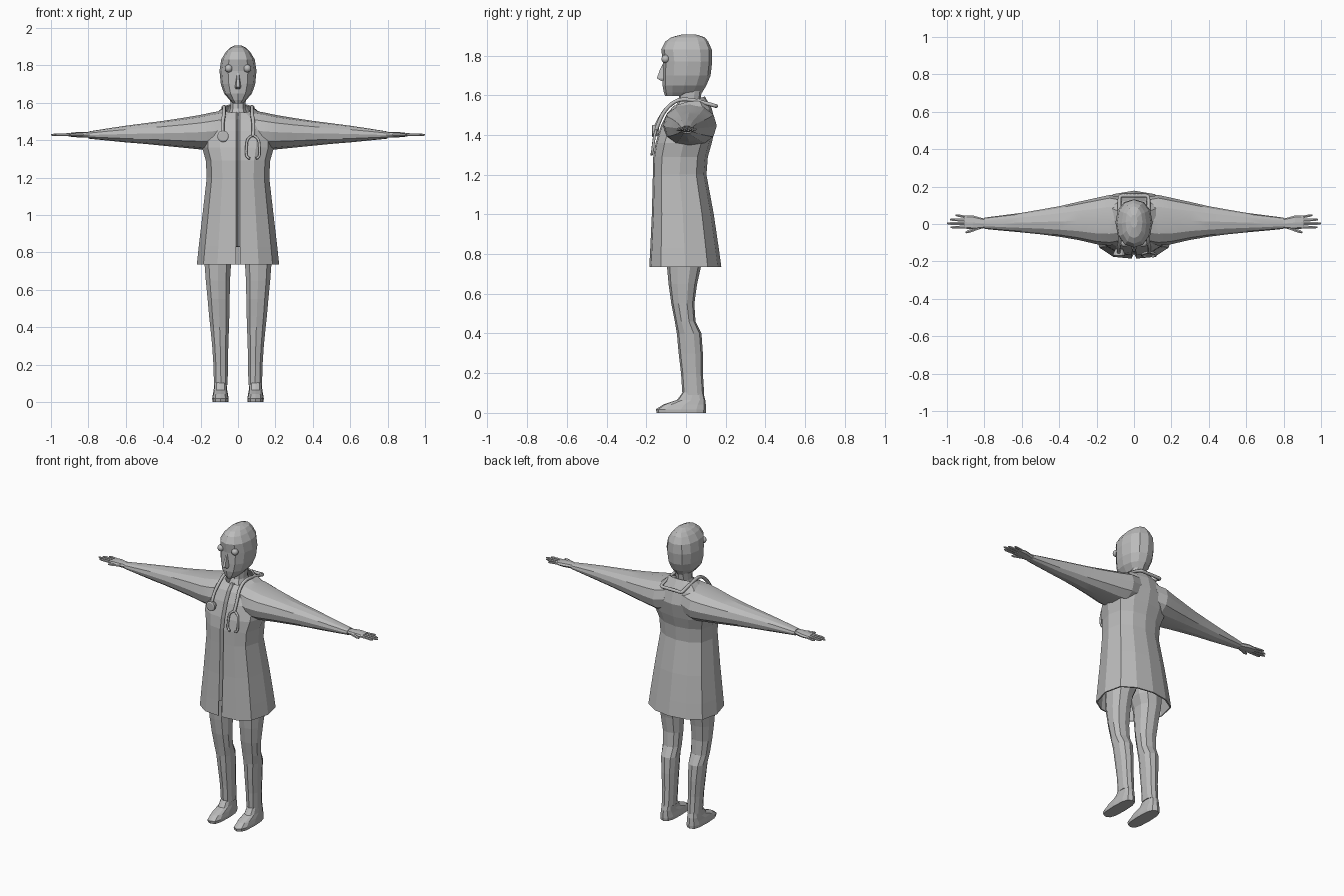
import bpy, bmesh, math
from mathutils import Vector

grey = bpy.data.materials.new("plain grey")
grey.diffuse_color = (0.5, 0.5, 0.5, 1)


def finish(name, bm, mirror=False, smooth=None):
    """Turn a bmesh into a named object, optionally mirrored across x."""
    bmesh.ops.recalc_face_normals(bm, faces=bm.faces)
    me = bpy.data.meshes.new(name)
    bm.to_mesh(me)
    bm.free()
    me.materials.append(grey)
    ob = bpy.data.objects.new(name, me)
    bpy.context.collection.objects.link(ob)
    if mirror:
        ob.modifiers.new("Mirror", 'MIRROR')
    if smooth:
        bpy.ops.object.select_all(action='DESELECT')
        ob.select_set(True)
        bpy.context.view_layer.objects.active = ob
        bpy.ops.object.shade_smooth_by_angle(angle=math.radians(smooth))
    return ob


def loft(bm, rings, caps=(True, True), skip=None):
    """Bridge rings of equal point count; skip(ring, point) leaves a face out."""
    loops = [[bm.verts.new(p) for p in r] for r in rings]
    n = len(loops[0])
    for k, (a, b) in enumerate(zip(loops, loops[1:])):
        for i in range(n):
            if skip and skip(k, i):
                continue
            j = (i + 1) % n
            bm.faces.new((a[i], a[j], b[j], b[i]))
    for cap, loop in zip(caps, (loops[0], loops[-1])):
        if cap:
            bm.faces.new(loop)


def oval(a0, a1, b0, b1, n, power=0.85):
    """Rounded outline between two extents, starting at the low b side."""
    out = []
    for i in range(n):
        t = 2 * math.pi * i / n
        s, c = math.sin(t), -math.cos(t)
        s = math.copysign(abs(s) ** power, s) if abs(s) > 1e-6 else 0
        c = math.copysign(abs(c) ** power, c) if abs(c) > 1e-6 else 0
        out.append(((a0 + a1) / 2 + s * (a1 - a0) / 2, (b0 + b1) / 2 + c * (b1 - b0) / 2))
    return out


def level(z, x0, x1, y0, y1, n=10, power=0.85):
    return [(x, y, z) for x, y in oval(x0, x1, y0, y1, n, power)]


def tube(name, points, radius):
    cu = bpy.data.curves.new(name, 'CURVE')
    cu.dimensions = '3D'
    cu.bevel_depth, cu.bevel_resolution, cu.resolution_u = radius, 1, 4
    cu.use_fill_caps = True
    sp = cu.splines.new('NURBS')
    sp.points.add(len(points) - 1)
    for p, co in zip(sp.points, points):
        p.co = (*co, 1)
    sp.order_u, sp.use_endpoint_u = 3, True
    cu.materials.append(grey)
    ob = bpy.data.objects.new(name, cu)
    bpy.context.collection.objects.link(ob)
    bpy.ops.object.select_all(action='DESELECT')
    ob.select_set(True)
    bpy.context.view_layer.objects.active = ob
    bpy.ops.object.convert(target='MESH')


# Coat body: hollow, grooved down the front, slit open near the hem
def coat_ring(z, hx, yf, yb, tilt):
    gap = 0.012
    mid = (yf + yb) / 2
    half = [(gap, yf), (0.5 * hx, yf * 0.95), (0.84 * hx, mid + (yf - mid) * 0.68),
            (hx, mid), (0.88 * hx, mid + (yb - mid) * 0.62), (0.5 * hx, mid + (yb - mid) * 0.9)]
    pts = [(0, yf + 0.02)] + half + [(0, yb)] + [(-x, y) for x, y in reversed(half)]
    return [(x, y, z + tilt * y) for x, y in pts]


bm = bmesh.new()
loft(bm, [coat_ring(*r) for r in [
    (0.735, 0.22, -0.185, 0.178, 0), (0.83, 0.21, -0.18, 0.165, 0), (1.0, 0.19, -0.172, 0.14, 0),
    (1.2, 0.167, -0.167, 0.103, 0), (1.29, 0.172, -0.165, 0.11, 0), (1.36, 0.192, -0.153, 0.13, 0),
    (1.45, 0.19, -0.125, 0.15, 0), (1.52, 0.15, -0.095, 0.13, 0.1), (1.565, 0.08, -0.06, 0.095, 0.3)]],
    caps=(False, False), skip=lambda k, i: k == 0 and i in (0, 13))
coat = finish("coat", bm)
solid = coat.modifiers.new("Thickness", 'SOLIDIFY')
solid.thickness = 0.008

# Sleeves
bm = bmesh.new()
loft(bm, [[(x, y, z) for y, z in oval(y0, y1, z0, z1, 12, 0.9)] for x, y0, y1, z0, z1 in [
    (0.06, -0.10, 0.14, 1.36, 1.56), (0.13, -0.115, 0.155, 1.345, 1.55),
    (0.20, -0.108, 0.14, 1.35, 1.535), (0.30, -0.085, 0.118, 1.36, 1.518),
    (0.40, -0.068, 0.095, 1.37, 1.503), (0.50, -0.055, 0.077, 1.38, 1.49),
    (0.60, -0.045, 0.06, 1.388, 1.477), (0.70, -0.036, 0.047, 1.398, 1.462),
    (0.80, -0.026, 0.034, 1.408, 1.446)]])
finish("sleeve", bm, mirror=True, smooth=20)

# Hands: palm, four fingers and a thumb
bm = bmesh.new()
loft(bm, [[(x, y, z) for y, z in oval(y0, y1, z0, z1, 8, 0.75)] for x, y0, y1, z0, z1 in [
    (0.78, -0.018, 0.024, 1.413, 1.441), (0.82, -0.026, 0.034, 1.414, 1.443),
    (0.86, -0.03, 0.045, 1.415, 1.443), (0.905, -0.024, 0.044, 1.419, 1.438)]])
for start, end, r in [((0.895, 0.037), (0.955, 0.048), 0.008), ((0.895, 0.020), (0.985, 0.024), 0.009),
                      ((0.895, 0.002), (1.0, 0.003), 0.009), ((0.895, -0.016), (0.98, -0.018), 0.009),
                      ((0.83, -0.02), (0.90, -0.046), 0.010)]:
    a, b = Vector((*start, 1.429)), Vector((*end, 1.428))
    side = (b - a).normalized().cross(Vector((0, 0, 1)))
    loft(bm, [[a.lerp(b, t) + side * u * s + Vector((0, 0, v * s))
               for u, v in oval(-r, r, -r * 0.9, r * 0.9, 6)] for t, s in [(0, 1), (0.8, 0.9), (1, 0.45)]])
finish("hand", bm, mirror=True)

# Trouser legs
bm = bmesh.new()
loft(bm, [level(*r) for r in [
    (0.09, 0.054, 0.130, -0.018, 0.092), (0.2, 0.052, 0.133, -0.025, 0.085),
    (0.3, 0.050, 0.140, -0.037, 0.085), (0.4, 0.046, 0.150, -0.046, 0.078),
    (0.46, 0.044, 0.157, -0.056, 0.048), (0.55, 0.042, 0.165, -0.074, 0.042),
    (0.65, 0.040, 0.175, -0.088, 0.056), (0.74, 0.034, 0.182, -0.096, 0.076),
    (0.80, 0.010, 0.182, -0.10, 0.09), (0.95, -0.005, 0.17, -0.10, 0.09)]])
finish("trouser_leg", bm, mirror=True)

# Shoes
bm = bmesh.new()
loft(bm, [level(*r, 12, 0.7) for r in [
    (0.0, 0.052, 0.137, -0.148, 0.100), (0.018, 0.050, 0.138, -0.152, 0.102),
    (0.042, 0.054, 0.134, -0.115, 0.100), (0.065, 0.058, 0.130, -0.045, 0.097),
    (0.11, 0.062, 0.125, -0.012, 0.086)]])
finish("shoe", bm, mirror=True)

# Neck, widening into the shirt inside the collar
bm = bmesh.new()
loft(bm, [level(*r) for r in [
    (1.45, -0.09, 0.09, -0.105, 0.10), (1.53, -0.055, 0.055, -0.062, 0.085),
    (1.57, -0.042, 0.042, -0.038, 0.072), (1.66, -0.045, 0.045, -0.03, 0.085)]])
finish("neck", bm)

# Head
bm = bmesh.new()
loft(bm, [level(z, -h, h, y0, y1, 12, 0.9) for z, h, y0, y1 in [
    (1.597, 0.026, -0.105, 0.045), (1.615, 0.045, -0.112, 0.082), (1.65, 0.075, -0.118, 0.103),
    (1.70, 0.092, -0.118, 0.124), (1.77, 0.099, -0.116, 0.132), (1.83, 0.09, -0.125, 0.130),
    (1.87, 0.066, -0.105, 0.112), (1.892, 0.045, -0.075, 0.095), (1.906, 0.018, -0.02, 0.05)]])
finish("head", bm)

# Nose: a tapering wedge
bm = bmesh.new()
loft(bm, [[(-w, -0.10, z), (-w * 0.5, y, z), (w * 0.5, y, z), (w, -0.10, z)] for z, w, y in [
    (1.672, 0.015, -0.125), (1.685, 0.019, -0.147), (1.725, 0.013, -0.133), (1.76, 0.008, -0.116)]])
finish("nose", bm)

# Eyes
bm = bmesh.new()
bmesh.ops.create_uvsphere(bm, u_segments=12, v_segments=8, radius=0.021)
bmesh.ops.translate(bm, verts=bm.verts, vec=(0.05, -0.103, 1.783))
finish("eye", bm, mirror=True, smooth=40)

# Stethoscope tube around the neck, fork, ear tips and chest piece
tube("stethoscope_tube", [
    (-0.08, -0.158, 1.43), (-0.085, -0.135, 1.48), (-0.074, -0.095, 1.54), (-0.074, -0.04, 1.58),
    (-0.078, 0.03, 1.578), (-0.078, 0.12, 1.555), (-0.076, 0.152, 1.545), (-0.05, 0.152, 1.545),
    (0.05, 0.152, 1.545), (0.076, 0.152, 1.545), (0.078, 0.12, 1.555), (0.078, 0.03, 1.578),
    (0.074, -0.04, 1.58), (0.074, -0.095, 1.54), (0.085, -0.132, 1.48), (0.08, -0.152, 1.42)], 0.01)
for s, label in ((-1, "inner"), (1, "outer")):
    tube("stethoscope_fork_" + label, [
        (0.08, -0.15, 1.425), (0.08 + s * 0.03, -0.156, 1.415), (0.08 + s * 0.036, -0.164, 1.36),
        (0.08 + s * 0.036, -0.17, 1.305), (0.08 + s * 0.016, -0.174, 1.302)], 0.007)
bm = bmesh.new()
loft(bm, [[(x, y, z) for x, z in oval(-0.08 - r, -0.08 + r, 1.42 - r, 1.42 + r, 12, 1)]
          for y, r in [(-0.135, 0.02), (-0.158, 0.031), (-0.168, 0.031), (-0.172, 0.024)]])
finish("stethoscope_chest_piece", bm)
